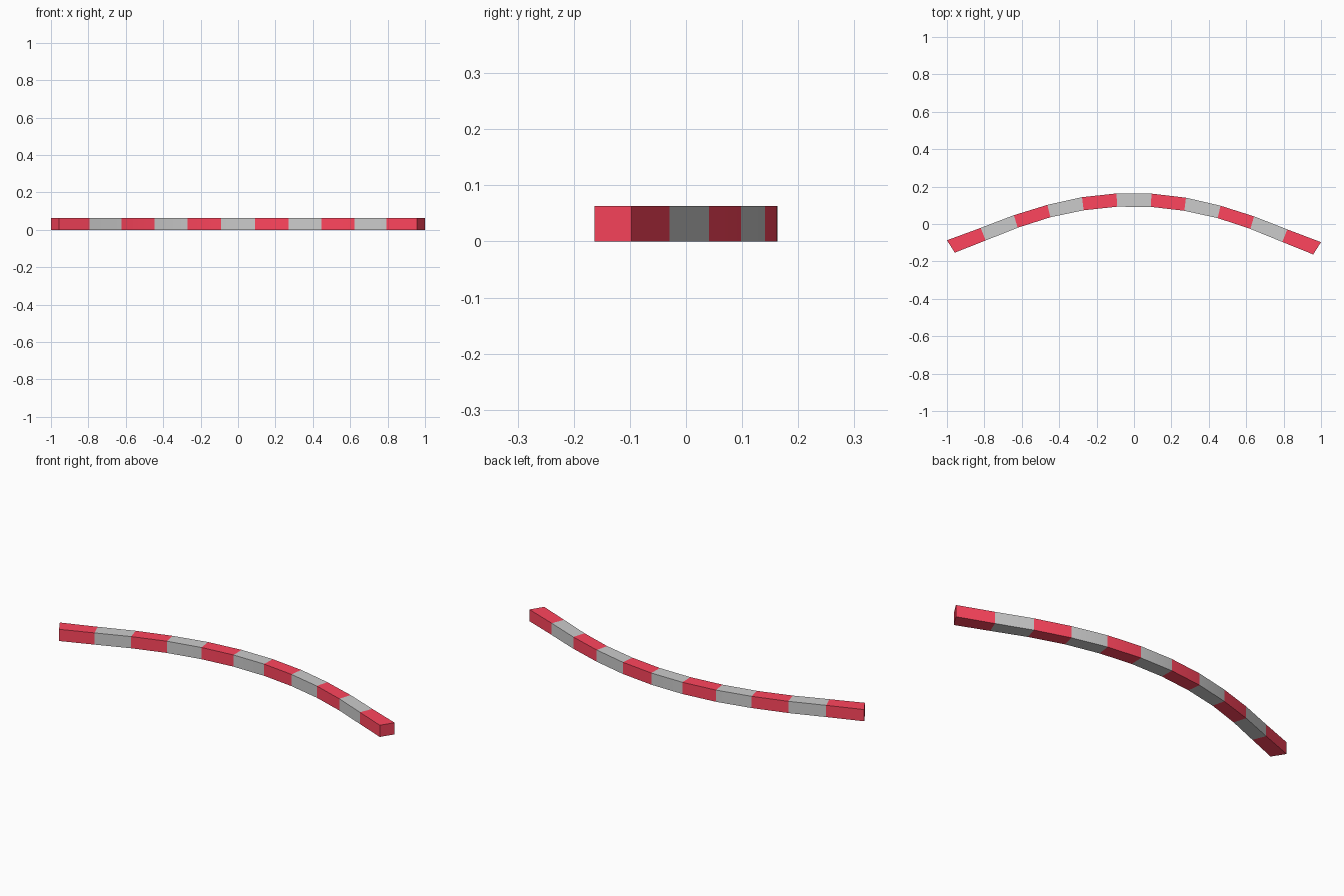
import bpy, bmesh

if "Cube" in bpy.data.objects:
    bpy.data.objects.remove(bpy.data.objects["Cube"])

H = 0.063  # kerb height

# Right-hand joints from the middle out: outer x, outer y, inner x, inner y
HALF = [
    (0.093, 0.163, 0.091, 0.092),
    (0.278, 0.142, 0.269, 0.072),
    (0.463, 0.100, 0.447, 0.034),
    (0.642, 0.044, 0.622, -0.023),
    (0.820, -0.025, 0.793, -0.092),
    (1.000, -0.092, 0.958, -0.158),
]


def tilt(x, y):
    # the bend sits very slightly lower on the right
    return x, y - 0.005 * x


joints = [((-a, b), (-c, d)) for a, b, c, d in reversed(HALF)]
joints += [((a, b), (c, d)) for a, b, c, d in HALF]


def material(name, colour):
    m = bpy.data.materials.new(name)
    m.diffuse_color = colour
    m.use_nodes = True
    m.node_tree.nodes["Principled BSDF"].inputs["Base Color"].default_value = m.diffuse_color
    return m


# Curved kerb: one swept box, striped block by block
bm = bmesh.new()
rings = []
for outer, inner in joints:
    (ox, oy), (ix, iy) = tilt(*outer), tilt(*inner)
    rings.append([bm.verts.new(p) for p in
                  ((ox, oy, 0), (ox, oy, H), (ix, iy, H), (ix, iy, 0))])
for i, (a, b) in enumerate(zip(rings, rings[1:])):
    for k in range(4):
        n = (k + 1) % 4
        bm.faces.new((a[k], a[n], b[n], b[k])).material_index = i % 2
# end caps
bm.faces.new(rings[0])
bm.faces.new(rings[-1])
bmesh.ops.recalc_face_normals(bm, faces=bm.faces)

mesh = bpy.data.meshes.new("striped_kerb")
bm.to_mesh(mesh)
bm.free()
mesh.materials.append(material("red_paint", (1.0, 0.06, 0.11, 1)))
mesh.materials.append(material("grey_paint", (0.8, 0.8, 0.8, 1)))
kerb = bpy.data.objects.new("striped_kerb", mesh)
bpy.context.collection.objects.link(kerb)

# Smooth along the bend, crisp at the corners
bpy.context.view_layer.objects.active = kerb
kerb.select_set(True)
bpy.ops.object.shade_smooth_by_angle()
